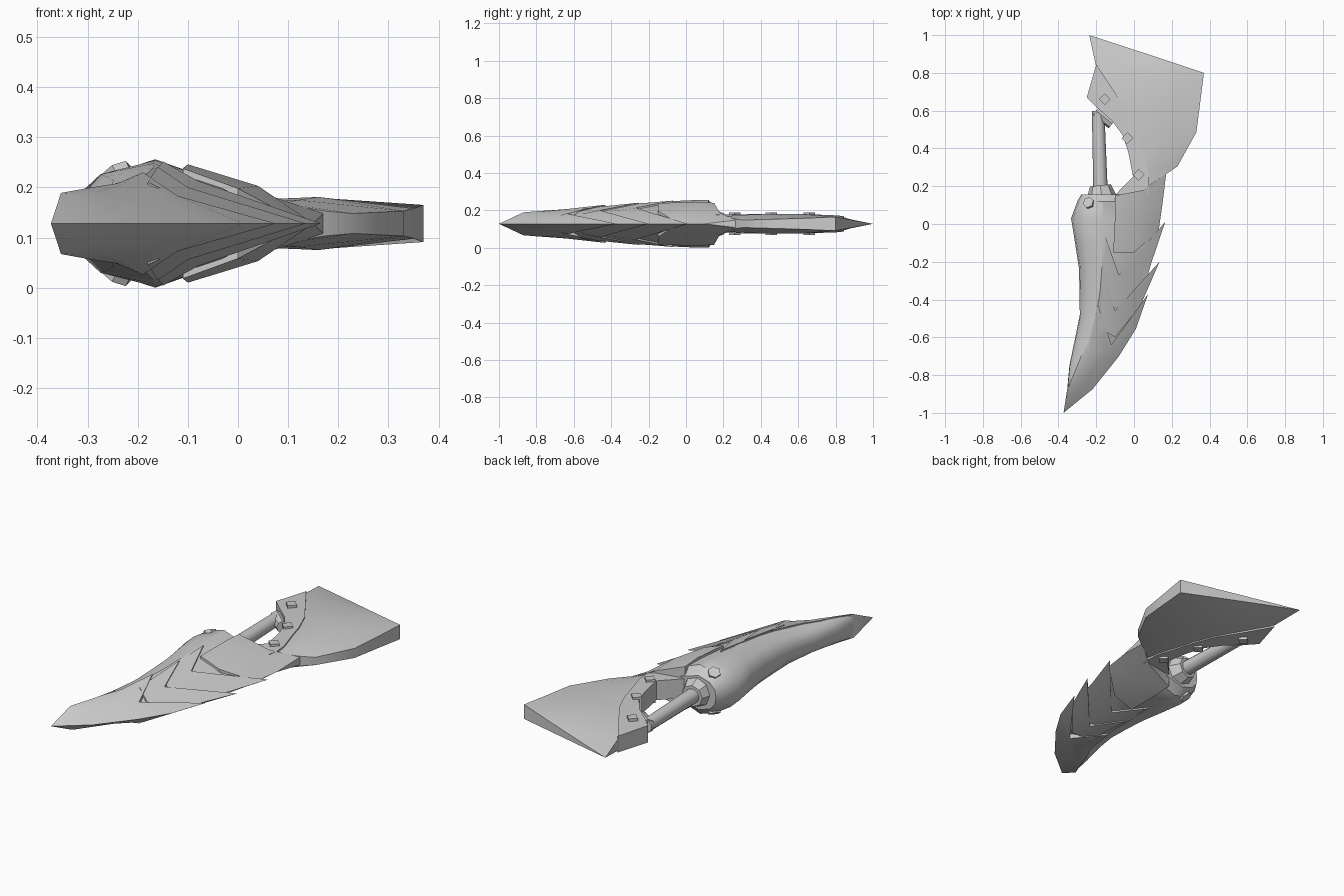
import bpy, bmesh, math
from mathutils import Vector

CZ = 0.128  # height of the symmetry plane
grey = bpy.data.materials.new("grey")
grey.diffuse_color = (0.6, 0.6, 0.6, 1)


def finish(bm, name, angle=35):
    bmesh.ops.remove_doubles(bm, verts=bm.verts, dist=0.0005)
    bmesh.ops.dissolve_degenerate(bm, edges=bm.edges, dist=0.0005)
    bmesh.ops.recalc_face_normals(bm, faces=bm.faces)
    me = bpy.data.meshes.new(name)
    bm.to_mesh(me)
    bm.free()
    me.materials.append(grey)
    ob = bpy.data.objects.new(name, me)
    bpy.context.collection.objects.link(ob)
    bpy.ops.object.select_all(action='DESELECT')
    ob.select_set(True)
    bpy.context.view_layer.objects.active = ob
    bpy.ops.object.shade_smooth_by_angle(angle=math.radians(angle))
    return ob


def shell(name, rows, angle=35):
    """Closed solid from a grid of (x, y, half thickness), mirrored in z."""
    bm = bmesh.new()
    top, bot = [[[bm.verts.new((x, y, CZ + s * h)) for x, y, h in r]
                 for r in rows] for s in (1, -1)]
    n, m = len(rows), len(rows[0])
    for g in (top, bot):
        for i in range(n - 1):
            for j in range(m - 1):
                bm.faces.new((g[i][j], g[i + 1][j], g[i + 1][j + 1], g[i][j + 1]))
    rim = [(0, j) for j in range(m)] + [(i, m - 1) for i in range(1, n)]
    rim += [(n - 1, j) for j in range(m - 2, -1, -1)] + [(i, 0) for i in range(n - 2, 0, -1)]
    for (a, b), (c, d) in zip(rim, rim[1:] + rim[:1]):
        bm.faces.new((top[a][b], top[c][d], bot[c][d], bot[a][b]))
    return finish(bm, name, angle)


def rod(name, p, q, r1, r2, sides=12):
    bm = bmesh.new()
    p, q = Vector(p), Vector(q)
    bmesh.ops.create_cone(bm, cap_ends=True, segments=sides, radius1=r1,
                          radius2=r2, depth=(q - p).length)
    rot = (q - p).to_track_quat('Z', 'Y').to_matrix().to_4x4()
    rot.translation = (p + q) / 2
    bm.transform(rot)
    return finish(bm, name)


# curved horn body: y, left x, ridge x, right x, half height
rows = []
for y, xl, xp, xr, h in [
        (0.155, -0.28, -0.18, 0.05, 0.088), (0.12, -0.30, -0.165, 0.11, 0.128),
        (0.03, -0.333, -0.165, 0.13, 0.126), (-0.10, -0.312, -0.168, 0.12, 0.12),
        (-0.23, -0.292, -0.17, 0.085, 0.111), (-0.36, -0.288, -0.18, 0.045, 0.101),
        (-0.48, -0.287, -0.20, 0.0, 0.09), (-0.62, -0.315, -0.24, -0.05, 0.075),
        (-0.75, -0.342, -0.30, -0.125, 0.068), (-0.87, -0.353, -0.345, -0.22, 0.06),
        (-1.0, -0.372, -0.372, -0.372, 0)]:
    rows.append([(xl, y, 0.0), (xl + 0.06 * (xp - xl), y, 0.42 * h),
                 (xl + 0.35 * (xp - xl), y, 0.78 * h), (xp, y, h),
                 (xp + 0.5 * (xr - xp), y, 0.6 * h), (xr, y, 0)])
shell("horn_body", rows)

# overlapping barbed scales on the cutting side
shell("shoulder_plate", [
    [(-0.10, 0.15, 0.112), (0.05, 0.18, 0.06), (0.17, 0.265, 0.02)],
    [(-0.10, 0.05, 0.118), (0.04, 0.05, 0.075), (0.15, 0.10, 0)],
    [(-0.11, -0.15, 0.11), (0.0, -0.15, 0.07), (0.13, -0.04, 0)]], 25)
shell("upper_scale", [
    [(-0.15, -0.07, 0.124), (-0.08, -0.27, 0.085), (0.165, 0.01, 0)],
    [(-0.17, -0.40, 0.095), (-0.08, -0.45, 0.06), (0.07, -0.27, 0)]], 25)
shell("middle_scale", [
    [(-0.16, -0.25, 0.113), (-0.10, -0.46, 0.072), (0.135, -0.20, 0)],
    [(-0.18, -0.55, 0.082), (-0.10, -0.60, 0.045), (0.035, -0.43, 0)]], 25)
shell("tip_scale", [
    [(-0.24, -0.62, 0.08), (-0.19, -0.43, 0.102), (-0.12, -0.64, 0.055), (0.075, -0.37, 0)],
    [(-0.28, -0.70, 0.074), (-0.24, -0.68, 0.074), (-0.14, -0.67, 0.045), (0.01, -0.555, 0)],
    [(-0.32, -0.80, 0.067), (-0.28, -0.77, 0.064), (-0.20, -0.74, 0.04), (-0.08, -0.70, 0)],
    [(-0.353, -0.87, 0.061), (-0.33, -0.87, 0.055), (-0.28, -0.87, 0.032), (-0.22, -0.875, 0)],
    [(-0.373, -1.0, 0)] * 4], 25)

# flared rear blade
shell("rear_blade", [
    [(0.02, 0.19, 0.035), (0.09, 0.21, 0.04), (0.17, 0.265, 0.025)],
    [(0.01, 0.29, 0.04), (0.12, 0.29, 0.047), (0.23, 0.305, 0.02)],
    [(-0.03, 0.42, 0.044), (0.16, 0.45, 0.053), (0.33, 0.485, 0.025)],
    [(-0.09, 0.59, 0.044), (0.15, 0.62, 0.052), (0.35, 0.64, 0.03)],
    [(-0.20, 0.83, 0.034), (0.10, 0.81, 0.045), (0.37, 0.80, 0.037)],
    [(-0.237, 1.0, 0), (0.07, 0.90, 0.018), (0.37, 0.80, 0.037)]])

# mounting bracket along the inner edge of the blade
shell("bracket", [
    [(-0.25, 0.67, 0.044), (-0.20, 0.845, 0.042)],
    [(-0.20, 0.62, 0.046), (-0.11, 0.71, 0.049)],
    [(-0.115, 0.545, 0.048), (-0.03, 0.59, 0.052)],
    [(-0.06, 0.47, 0.05), (0.015, 0.48, 0.053)],
    [(-0.03, 0.38, 0.05), (0.045, 0.37, 0.052)],
    [(-0.005, 0.25, 0.05), (0.075, 0.27, 0.05)],
    [(-0.07, 0.185, 0.05), (0.08, 0.20, 0.05)],
    [(-0.12, 0.13, 0.05), (0.06, 0.12, 0.05)]], 25)

# square bolts through the bracket
for i, (x, y) in enumerate([(-0.155, 0.66), (-0.035, 0.455), (0.025, 0.26)]):
    rod("bracket_bolt_%d" % i, (x, y, CZ - 0.061), (x, y, CZ + 0.061), 0.031, 0.031, 4)

# grip rod with its collar and bent upper end
rod("grip_rod", (-0.175, 0.10, CZ), (-0.19, 0.60, CZ), 0.039, 0.033)
rod("grip_collar", (-0.17, 0.13, CZ), (-0.178, 0.205, CZ), 0.085, 0.055, 8)
rod("grip_end", (-0.20, 0.60, CZ), (-0.115, 0.53, CZ), 0.036, 0.03, 8)

# hexagonal bolts on both faces of the horn
for s, label in ((1, "top"), (-1, "bottom")):
    rod("horn_bolt_" + label, (-0.215, 0.09, CZ + s * 0.05),
        (-0.243, 0.115, CZ + s * 0.108), 0.031, 0.031, 6)
